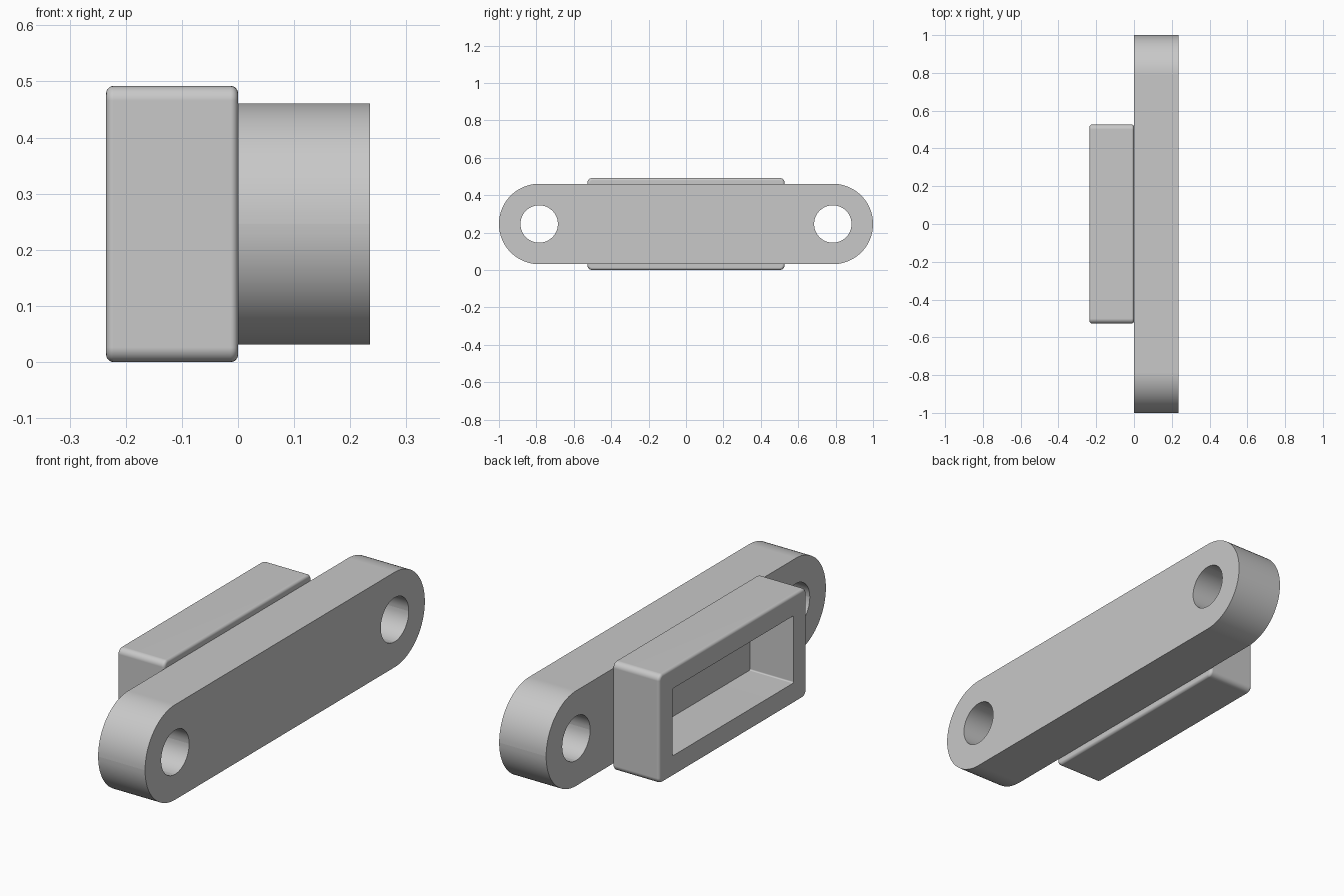
import bpy, bmesh, math

if "Cube" in bpy.data.objects:
    bpy.data.objects.remove(bpy.data.objects["Cube"], do_unlink=True)

MID_Z = 0.246

grey = bpy.data.materials.new("plain grey")
grey.use_nodes = True
colour = (0.58, 0.58, 0.58, 1)
grey.diffuse_color = colour
grey.node_tree.nodes["Principled BSDF"].inputs["Base Color"].default_value = colour


def rounded_outline(half_y, half_z, radius, steps):
    """Rounded rectangle in the y-z plane, centred on the bar axis."""
    points = []
    for corner, (sy, sz) in enumerate([(1, 1), (-1, 1), (-1, -1), (1, -1)]):
        for i in range(steps + 1):
            a = (corner + i / steps) * math.pi / 2
            points.append((sy * (half_y - radius) + radius * math.cos(a),
                           sz * (half_z - radius) + radius * math.sin(a)))
    return points


def prism(name, outline, x0, x1, offset_y=0, edge=0):
    """Extrude an outline along x, optionally rounding both end rims."""
    bm = bmesh.new()
    face = bm.faces.new([bm.verts.new((x0, y + offset_y, z + MID_Z)) for y, z in outline])
    result = bmesh.ops.extrude_face_region(bm, geom=[face])
    for item in result["geom"]:
        if isinstance(item, bmesh.types.BMVert):
            item.co.x = x1
    bmesh.ops.remove_doubles(bm, verts=bm.verts, dist=0.0001)
    bmesh.ops.recalc_face_normals(bm, faces=bm.faces)
    if edge:
        rims = [e for e in bm.edges if abs(e.verts[0].co.x - e.verts[1].co.x) < 0.0001]
        bmesh.ops.bevel(bm, geom=rims, offset=edge, segments=5, profile=0.5, affect='EDGES')
    mesh = bpy.data.meshes.new(name)
    bm.to_mesh(mesh)
    bm.free()
    obj = bpy.data.objects.new(name, mesh)
    bpy.context.collection.objects.link(obj)
    mesh.materials.append(grey)
    return obj


def activate(obj):
    bpy.ops.object.select_all(action='DESELECT')
    obj.select_set(True)
    bpy.context.view_layer.objects.active = obj


def cut(obj, cutter):
    mod = obj.modifiers.new("cut", 'BOOLEAN')
    mod.operation = 'DIFFERENCE'
    mod.solver = 'EXACT'
    mod.object = cutter
    activate(obj)
    bpy.ops.object.modifier_apply(modifier=mod.name)
    bpy.data.objects.remove(cutter, do_unlink=True)


def finish(obj):
    activate(obj)
    bpy.ops.object.shade_smooth_by_angle(angle=math.radians(35))
    obj.modifiers.new("flat face normals", 'WEIGHTED_NORMAL').keep_sharp = True


# Long bar with round ends and a bolt hole at each end
bar = prism("mounting_bar", rounded_outline(1.0, 0.215, 0.2149, 20), 0, 0.235)
for side in (-1, 1):
    cut(bar, prism("hole_cutter", rounded_outline(0.1, 0.1, 0.0999, 12),
                   -0.1, 0.4, side * 0.785))
finish(bar)

# Softly rounded block with a rectangular pocket in its outer face
block = prism("pocket_block", rounded_outline(0.527, 0.246, 0.026, 6), -0.235, 0, edge=0.013)
cut(block, prism("pocket_cutter", rounded_outline(0.433, 0.152, 0.006, 3), -0.4, -0.017))
finish(block)
